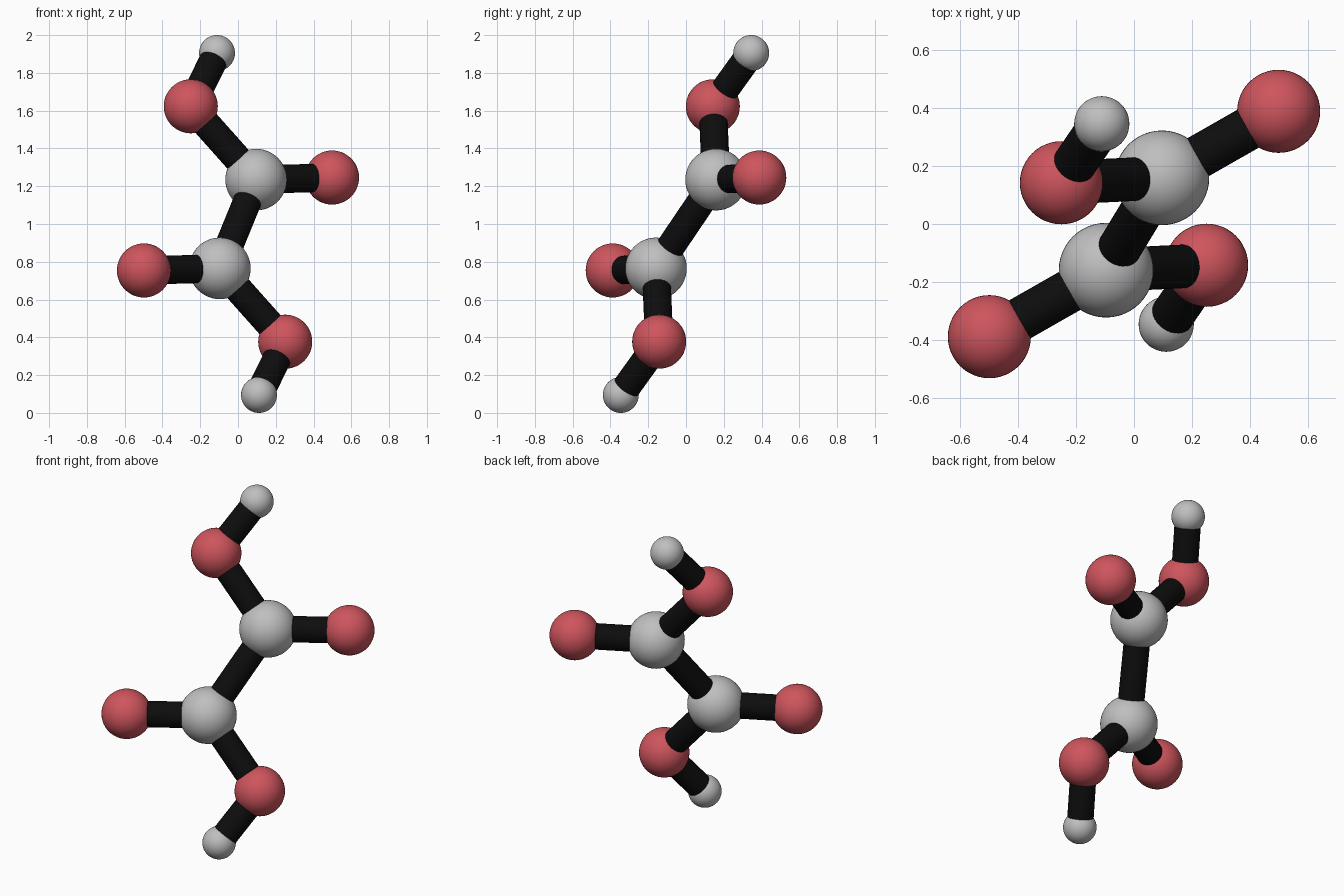
import bpy
from mathutils import Vector

cube = bpy.data.objects.get("Cube")
if cube:
    bpy.data.objects.remove(cube, do_unlink=True)


def make_material(name, color):
    mat = bpy.data.materials.new(name)
    mat.use_nodes = True
    mat.diffuse_color = color
    bsdf = next(n for n in mat.node_tree.nodes if n.type == "BSDF_PRINCIPLED")
    bsdf.inputs["Base Color"].default_value = color
    bsdf.inputs["Roughness"].default_value = 0.6
    return mat


GREY = make_material("light grey", (0.52, 0.52, 0.52, 1))
RED = make_material("soft red", (0.62, 0.09, 0.11, 1))
BLACK = make_material("black", (0.004, 0.004, 0.004, 1))

CENTRE = Vector((0, 0, 1))
BOND_RADIUS = 0.075


def finish(name, mat):
    obj = bpy.context.object
    obj.name = name
    obj.data.materials.append(mat)
    bpy.ops.object.shade_smooth_by_angle()


def ball(name, position, radius, mat):
    bpy.ops.mesh.primitive_uv_sphere_add(segments=48, ring_count=24, radius=radius, location=position)
    finish(name, mat)


def rod(name, start, end):
    axis = end - start
    bpy.ops.mesh.primitive_cylinder_add(
        vertices=32, radius=BOND_RADIUS, depth=axis.length, location=(start + end) / 2,
        rotation=axis.to_track_quat("Z", "Y").to_euler())
    finish(name, BLACK)


# Atoms of the upper half: position, radius, material
ATOMS = {
    "carbon": (Vector((0.096, 0.159, 1.235)), 0.163, GREY),
    "double_oxygen": (Vector((0.498, 0.388, 1.246)), 0.143, RED),
    "hydroxyl_oxygen": (Vector((-0.25, 0.142, 1.623)), 0.143, RED),
    "hydrogen": (Vector((-0.111, 0.345, 1.905)), 0.095, GREY),
}
BONDS = [("carbon", "double_oxygen"), ("carbon", "hydroxyl_oxygen"), ("hydroxyl_oxygen", "hydrogen")]

# The lower half is the upper half reflected through the centre point
for half, sign in (("upper", 1), ("lower", -1)):
    place = {key: CENTRE + sign * (atom[0] - CENTRE) for key, atom in ATOMS.items()}
    for key, (_, radius, mat) in ATOMS.items():
        ball(f"{half}_{key}", place[key], radius, mat)
    for a, b in BONDS:
        rod(f"{half}_{a}_to_{b}_bond", place[a], place[b])

# Bond joining the two halves
carbon = ATOMS["carbon"][0]
rod("central_bond", carbon, 2 * CENTRE - carbon)
